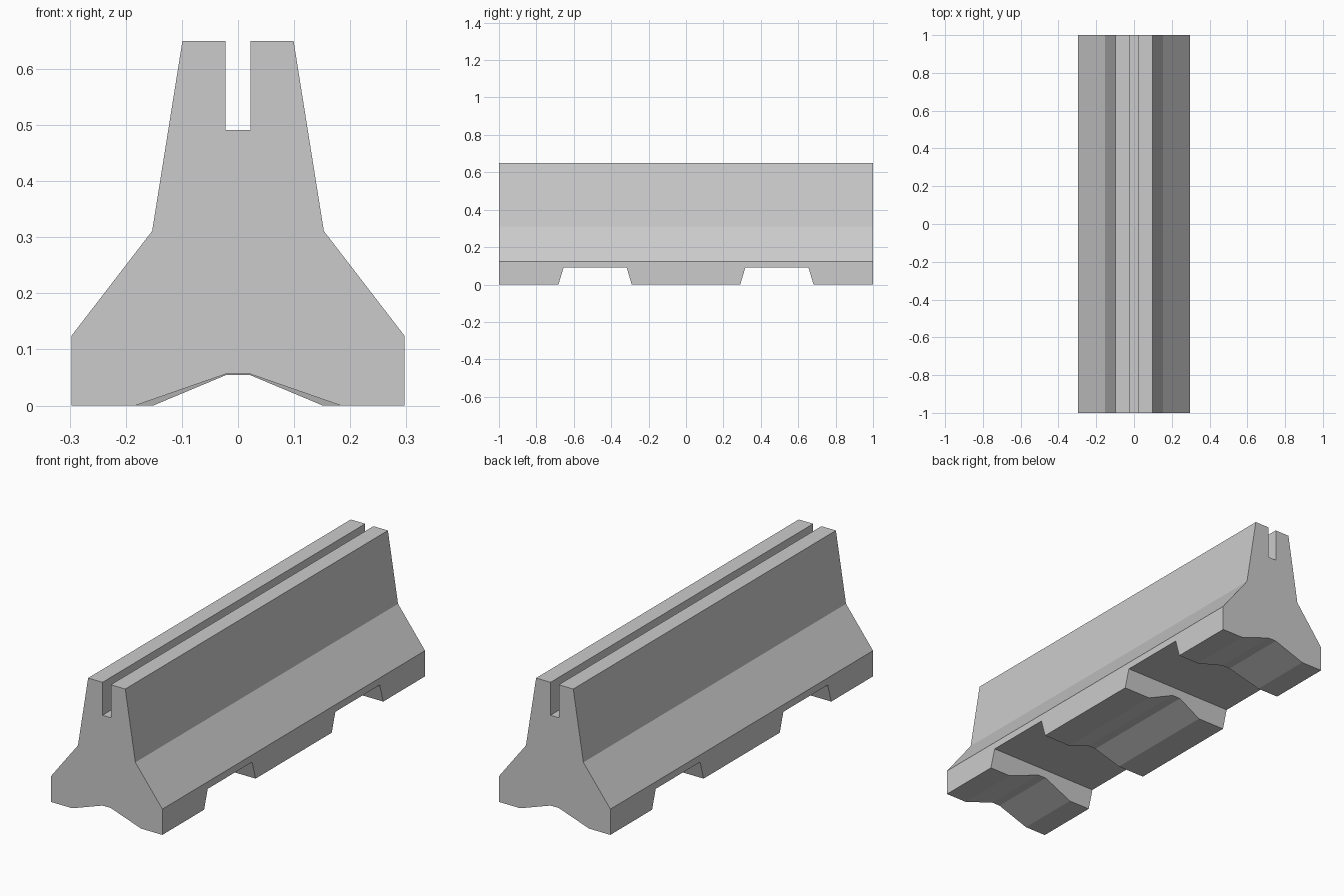
import bpy, bmesh

if "Cube" in bpy.data.objects:
    bpy.data.objects.remove(bpy.data.objects["Cube"])


def prism(name, pts, axis, start, end):
    """Extrude a closed profile along x (pts are y,z) or y (pts are x,z)."""
    bm = bmesh.new()
    place = (lambda a, b: (start, a, b)) if axis == 'x' else (lambda a, b: (a, start, b))
    face = bm.faces.new([bm.verts.new(place(a, b)) for a, b in pts])
    out = bmesh.ops.extrude_face_region(bm, geom=[face])
    d = end - start
    bmesh.ops.translate(bm, vec=(d, 0, 0) if axis == 'x' else (0, d, 0),
                        verts=[g for g in out['geom'] if isinstance(g, bmesh.types.BMVert)])
    bmesh.ops.recalc_face_normals(bm, faces=bm.faces)
    mesh = bpy.data.meshes.new(name)
    bm.to_mesh(mesh)
    bm.free()
    ob = bpy.data.objects.new(name, mesh)
    bpy.context.collection.objects.link(ob)
    return ob


def cut(target, cutter):
    cutter.hide_render = True
    mod = target.modifiers.new(cutter.name, 'BOOLEAN')
    mod.operation = 'DIFFERENCE'
    mod.solver = 'EXACT'
    mod.object = cutter
    bpy.context.view_layer.objects.active = target
    bpy.ops.object.modifier_apply(modifier=mod.name)
    bpy.data.objects.remove(cutter)


# Barrier body: mirrored half profile with the slot along the top
half = [(0.297, 0), (0.297, 0.124), (0.153, 0.311), (0.099, 0.65),
        (0.022, 0.65), (0.022, 0.491)]
profile = half + [(-x, z) for x, z in reversed(half)]
barrier = prism("barrier", profile, 'y', -1, 1)

# Lifting notches across the underside
for s in (-1, 1):
    pts = [(0.281, -0.03), (0.317, 0.09), (0.655, 0.09), (0.691, -0.03)]
    cut(barrier, prism("notch_cutter", [(s * y, z) for y, z in pts], 'x', -0.5, 0.5))

# Drainage channels under the feet, narrower below the middle foot
for y0, y1, w, h in ((-1.1, -0.5, 0.183, 0.056), (-0.48, 0.48, 0.151, 0.054),
                     (0.5, 1.1, 0.183, 0.056)):
    k = (w - 0.022) / h
    low = w + k * 0.03
    pts = [(-low, -0.03), (-0.022, h), (0.022, h), (low, -0.03)]
    cut(barrier, prism("channel_cutter", pts, 'y', y0, y1))
